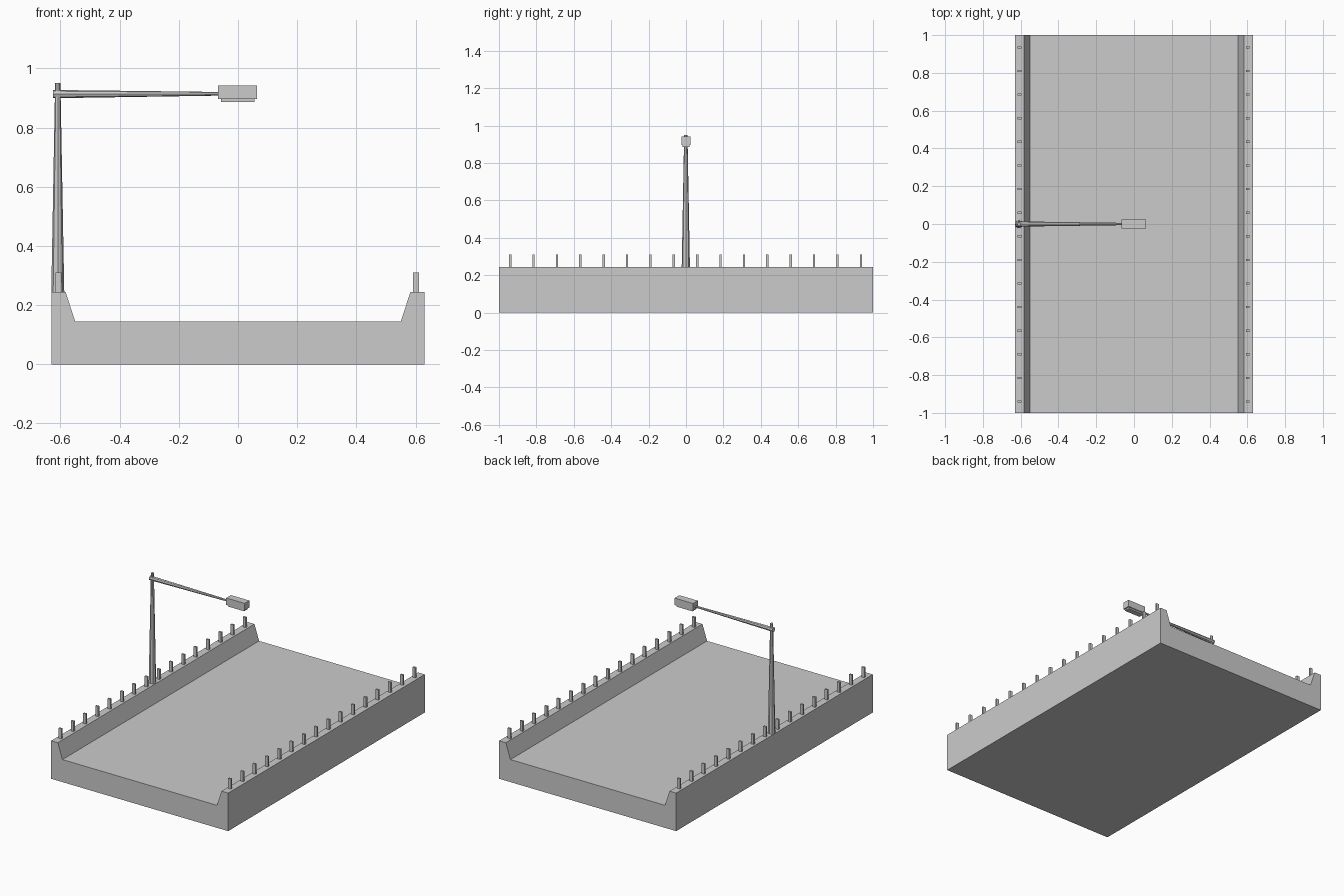
import bpy, bmesh
from mathutils import Vector

if "Cube" in bpy.data.objects:
    bpy.data.objects.remove(bpy.data.objects["Cube"])


def make_object(name, bm):
    bmesh.ops.recalc_face_normals(bm, faces=bm.faces)
    mesh = bpy.data.meshes.new(name)
    bm.to_mesh(mesh)
    bm.free()
    obj = bpy.data.objects.new(name, mesh)
    bpy.context.collection.objects.link(obj)
    return obj


def add_box(bm, lo, hi):
    lo, hi = Vector(lo), Vector(hi)
    verts = bmesh.ops.create_cube(bm, size=1)["verts"]
    for v in verts:
        v.co = (lo + hi) / 2 + v.co * (hi - lo)
    return verts


def tapered_rod(name, start, end, r_start, r_end, sides=8):
    start, end = Vector(start), Vector(end)
    axis = end - start
    bm = bmesh.new()
    bmesh.ops.create_cone(bm, cap_ends=True, segments=sides, radius1=r_start,
                          radius2=r_end, depth=axis.length)
    obj = make_object(name, bm)
    obj.rotation_euler = axis.to_track_quat('Z', 'Y').to_euler()
    obj.location = (start + end) / 2
    return obj


# Bridge deck with sloped parapets, one extruded profile
half = [(0.63, 0), (0.63, 0.245), (0.583, 0.245), (0.55, 0.145)]
profile = half + [(-x, z) for x, z in reversed(half)]
bm = bmesh.new()
face = bm.faces.new([bm.verts.new((x, -1, z)) for x, z in profile])
ext = bmesh.ops.extrude_face_region(bm, geom=[face])["geom"]
bmesh.ops.translate(bm, vec=(0, 2, 0),
                    verts=[g for g in ext if isinstance(g, bmesh.types.BMVert)])
make_object("road_deck", bm)

# Rows of short posts on both parapets
for name, cx in (("left_posts", -0.606), ("right_posts", 0.602)):
    bm = bmesh.new()
    for i in range(16):
        y = -0.94 + i * 0.125
        add_box(bm, (cx - 0.01, y - 0.006, 0.243), (cx + 0.01, y + 0.006, 0.31))
    make_object(name, bm)

# Lamp pole and its horizontal arm
px = -0.609
tapered_rod("lamp_pole", (px, -0.001, 0.243), (px, -0.001, 0.95), 0.022, 0.009)
tapered_rod("lamp_arm", (-0.625, 0, 0.913), (-0.05, 0, 0.914), 0.014, 0.006)

# Lamp head with a narrower lens underneath
bm = bmesh.new()
add_box(bm, (-0.067, -0.024, 0.897), (0.064, 0.024, 0.942))
make_object("lamp_head", bm)
bm = bmesh.new()
add_box(bm, (-0.058, -0.018, 0.887), (0.056, 0.018, 0.9))
make_object("lamp_lens", bm)
